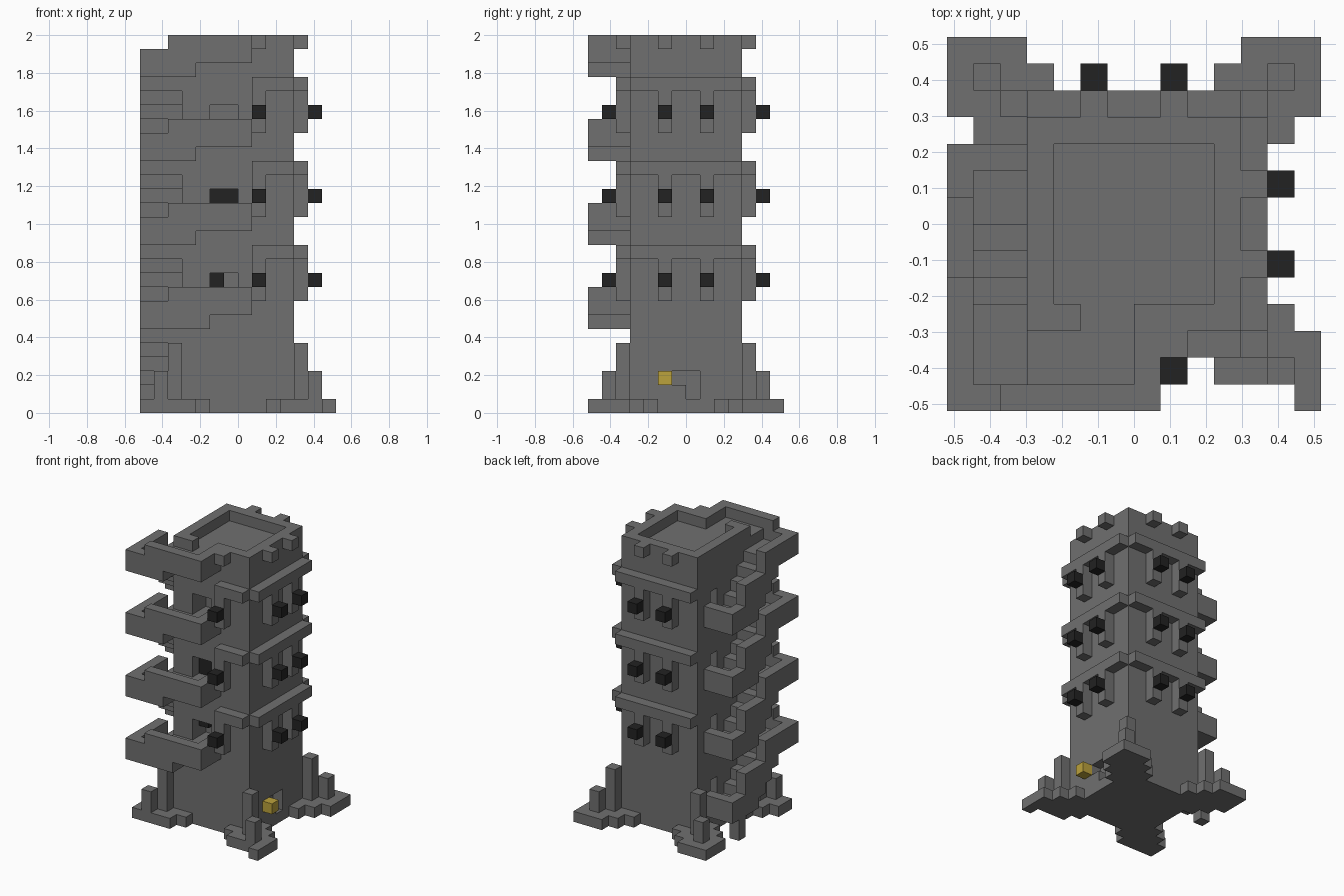
import bpy, bmesh
from mathutils import Vector

cube = bpy.data.objects.get("Cube")
if cube:
    bpy.data.objects.remove(cube, do_unlink=True)

U = 2 / 27          # size of one block
HALF = 7            # half of the footprint, in blocks


def material(name, colour):
    m = bpy.data.materials.new(name)
    m.use_nodes = True
    m.diffuse_color = (*colour, 1)
    m.node_tree.nodes["Principled BSDF"].inputs["Base Color"].default_value = (*colour, 1)
    return m


STONE = material("grey stone", (0.16, 0.16, 0.16))
BLACK = material("black", (0.016, 0.016, 0.016))
GOLD = material("gold", (0.5, 0.36, 0.045))


def cells(x, y, z):
    """Block cells filled by three (start, end) ranges."""
    return {(i, j, k) for i in range(*x) for j in range(*y) for k in range(*z)}


def build(name, filled, mat):
    """Skin a set of blocks with its exposed faces only."""
    bm = bmesh.new()
    for c in filled:
        for axis in range(3):
            for side in (0, 1):
                n = list(c)
                n[axis] += 2 * side - 1
                if tuple(n) in filled:
                    continue
                base = Vector(c)
                base[axis] += side
                u, v = Vector(), Vector()
                u[(axis + 1) % 3] = 1
                v[(axis + 2) % 3] = 1
                ring = [base, base + u, base + u + v, base + v]
                if not side:
                    ring.reverse()
                bm.faces.new([bm.verts.new(((p.x - HALF) * U, (p.y - HALF) * U, p.z * U))
                              for p in ring])
    bmesh.ops.remove_doubles(bm, verts=bm.verts, dist=U / 100)
    bmesh.ops.dissolve_limit(bm, angle_limit=0.01, verts=bm.verts, edges=bm.edges)
    mesh = bpy.data.meshes.new(name)
    bm.to_mesh(mesh)
    bm.free()
    mesh.materials.append(mat)
    ob = bpy.data.objects.new(name, mesh)
    bpy.context.collection.objects.link(ob)
    return ob


# Tower body with sunken roof and a gap in the parapet
tower = cells((3, 11), (3, 11), (0, 27))
tower -= cells((4, 10), (4, 10), (26, 27))
tower -= cells((5, 7), (3, 4), (26, 27))
# Front doors above each landing, side doors at the foot of each flight
for b in (6, 12, 18):
    tower -= cells((5, 7), (3, 5), (b + 2, b + 4))
for b in (6, 12, 18, 24):
    tower -= cells((3, 5), (8, 9), (b - 3, b - 1))
# Ground entrance on the left side
tower -= cells((10, 11), (6, 8), (2, 3)) | cells((10, 11), (7, 8), (1, 2))
build("tower", tower, STONE)

# Blocks seen inside the doorways
build("dark_doorway_blocks", cells((5, 7), (4, 5), (14, 16)) | cells((4, 5), (8, 9), (15, 17))
      | cells((5, 6), (4, 5), (9, 10)), BLACK)
build("doorway_light", cells((4, 5), (8, 9), (3, 5)), GOLD)

# Bands, brackets and lanterns repeated on three storeys
bands, lanterns = set(), set()
for top in (12, 18, 24):
    bands |= cells((11, 12), (3, 11), (top - 1, top))
    bands |= cells((3, 11), (11, 12), (top - 1, top))
    bands |= cells((8, 11), (2, 3), (top - 1, top))
    drop, lamp = (top - 4, top - 1), (top - 3, top - 2)
    for p in (5, 8):
        at = (p, p + 1)
        bands |= cells((11, 12), at, drop) | cells(at, (11, 12), drop)
        lanterns |= cells((12, 13), at, lamp) | cells(at, (12, 13), lamp)
    bands |= cells((8, 9), (2, 3), drop)
    lanterns |= cells((8, 9), (1, 2), lamp)
build("bands_and_brackets", bands, STONE)
build("lanterns", lanterns, BLACK)

# Small blocks around the roof edge
merlons = cells((8, 9), (2, 3), (26, 27))
for p in (5, 8):
    merlons |= cells((11, 12), (p, p + 1), (26, 27)) | cells((p, p + 1), (11, 12), (26, 27))
build("roof_edge_blocks", merlons, STONE)

# Gold block beside the ground entrance
build("entrance_light", cells((11, 12), (5, 6), (2, 3)), GOLD)


def stair(b, low_end):
    """One outside flight with its landing; b is the underside of the landing."""
    s = cells((0, low_end), (0, 3), (b, b + 1))
    s |= cells((3, 8), (0, 3), (b + 1, b + 2))
    # Front wall and its end
    s |= cells((0, 2), (0, 1), (b, b + 2))
    s |= cells((2, 8), (0, 1), (b + 1, b + 3))
    s |= cells((7, 8), (0, 3), (b + 1, b + 3))
    # Treads going down towards the back, with a stepped side wall
    for j in range(10):
        under = b - max(0, min(j - 2, 4))
        tread = b + 1 - max(0, min(j - 3, 4))
        wall = b + 2 if j < 5 else b if j < 8 else b - 2
        s |= cells((0, 3), (j, j + 1), (under, tread))
        s |= cells((0, 1), (j, j + 1), (under, wall))
    s |= cells((0, 3), (9, 10), (b - 4, b - 2))
    return s


for n, b in enumerate((6, 12, 18, 24), 1):
    flight = stair(b, 5 if n == 1 else 4)
    if n == 1:
        flight |= cells((0, 1), (8, 9), (0, 3))   # support post to the ground
    build("stair_flight_%d" % n, flight, STONE)


# Stepped corner feet with two posts each, mirrored to four corners
def foot(sx, sy, outer):
    f = cells((0, 3), (0, 2), (0, 1)) | outer
    f |= cells((-2, 0), (0, 1), (0, 1)) | cells((-1, 0), (1, 2), (0, 1))
    f |= cells((0, 1), (-2, 0), (0, 1)) | cells((1, 2), (-1, 0), (0, 1))
    f |= cells((0, 1), (0, 1), (0, 5)) | cells((1, 2), (1, 2), (0, 3))
    return {(11 + a if sx > 0 else 2 - a, 11 + c if sy > 0 else 2 - c, k) for a, c, k in f}


row = cells((0, 3), (2, 3), (0, 1))
build("back_left_foot", foot(1, 1, row), STONE)
build("back_right_foot", foot(-1, 1, row), STONE)
build("front_left_foot", foot(1, -1, cells((2, 3), (2, 3), (0, 1))), STONE)
build("front_right_foot", foot(-1, -1, set()), STONE)
